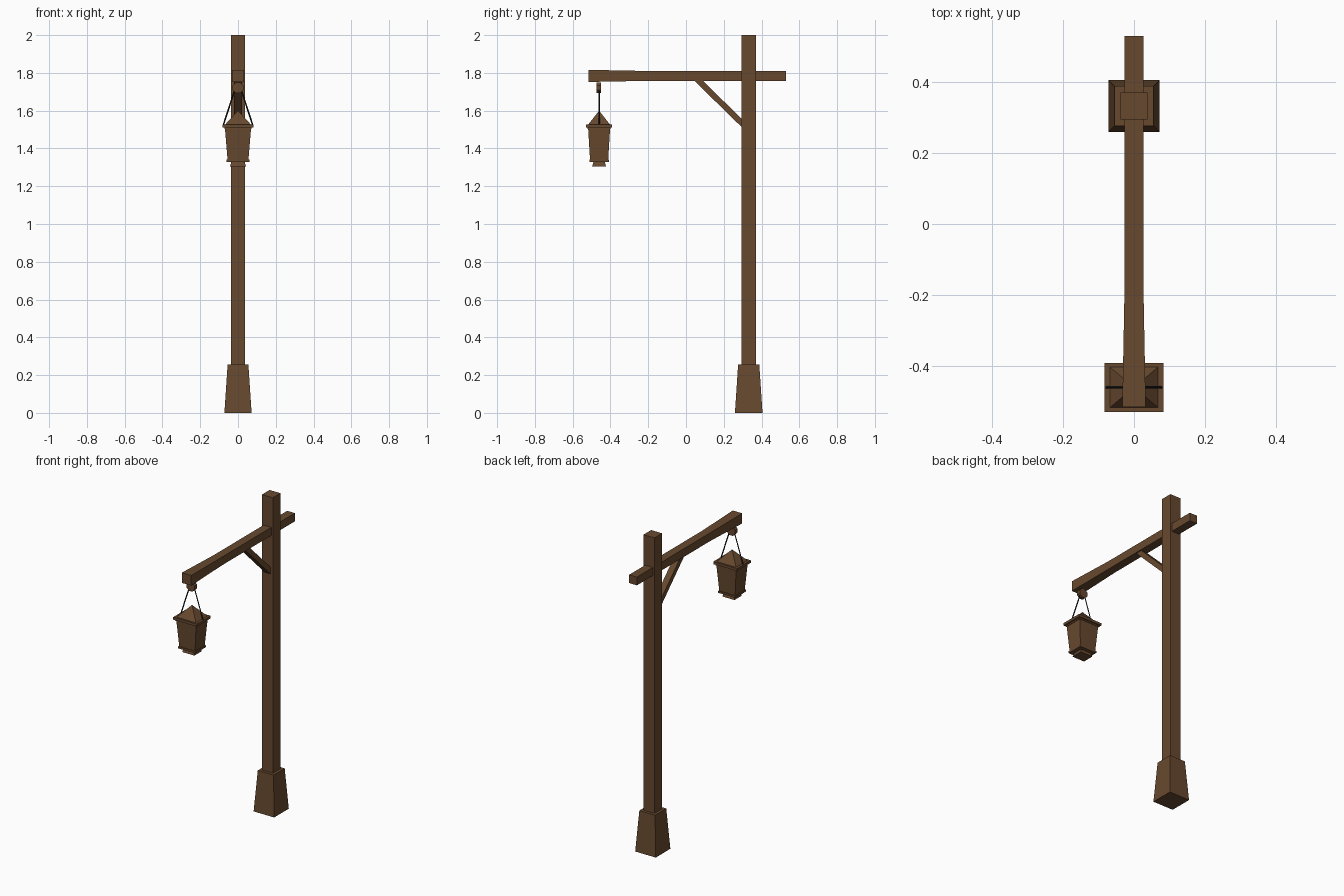
import bpy, bmesh, math
from mathutils import Vector, Matrix

if "Cube" in bpy.data.objects:
    bpy.data.objects.remove(bpy.data.objects["Cube"])


def material(name, rgb):
    m = bpy.data.materials.new(name)
    m.diffuse_color = (*rgb, 1)
    m.use_nodes = True
    m.node_tree.nodes["Principled BSDF"].inputs["Base Color"].default_value = m.diffuse_color
    return m


wood = material("brown wood", (0.135, 0.066, 0.028))
iron = material("dark iron", (0.014, 0.015, 0.018))


def finish(name, bm, mat):
    bmesh.ops.recalc_face_normals(bm, faces=bm.faces)
    me = bpy.data.meshes.new(name)
    bm.to_mesh(me)
    bm.free()
    me.materials.append(mat)
    ob = bpy.data.objects.new(name, me)
    bpy.context.collection.objects.link(ob)
    return ob


def loft(name, cy, levels, mat=wood):
    """Stack of rectangles (z, half x, half y) around x=0, y=cy; zero size gives an apex."""
    bm = bmesh.new()
    rings = []
    for z, hx, hy in levels:
        rings.append([bm.verts.new((sx * hx, cy + sy * hy, z))
                      for sx, sy in ((-1, -1), (1, -1), (1, 1), (-1, 1))])
    for a, b in zip(rings, rings[1:]):
        for i in range(4):
            j = (i + 1) % 4
            bm.faces.new((a[i], a[j], b[j], b[i]))
    bm.faces.new(rings[0][::-1])
    bm.faces.new(rings[-1])
    bmesh.ops.remove_doubles(bm, verts=bm.verts, dist=1e-5)
    return finish(name, bm, mat)


def extrude_x(name, pts, hx, mat=wood):
    """Profile of (y, z) points extruded symmetrically along x."""
    bm = bmesh.new()
    l = [bm.verts.new((-hx, y, z)) for y, z in pts]
    r = [bm.verts.new((hx, y, z)) for y, z in pts]
    n = len(pts)
    bm.faces.new(l)
    bm.faces.new(r[::-1])
    for i in range(n):
        j = (i + 1) % n
        bm.faces.new((l[i], r[i], r[j], l[j]))
    return finish(name, bm, mat)


POST_Y, LAMP_Y, BEAM_Z = 0.332, -0.46, 1.784

# upright post and tapered foot
loft("post", POST_Y, [(0.2, 0.038, 0.038), (2.0, 0.038, 0.038)])
loft("post_base", POST_Y, [(0, 0.072, 0.073), (0.257, 0.055, 0.056)])

# cross beam, flaring slightly toward the lamp end (built upright, then laid along y)
beam = loft("beam", 0, [(-0.53, 0.027, 0.026), (0.2, 0.027, 0.026), (0.515, 0.033, 0.032)])
beam.data.transform(Matrix.Translation((0, 0, BEAM_Z)) @ Matrix.Rotation(math.radians(90), 4, 'X'))

# diagonal brace
extrude_x("brace", [(0.04, 1.762), (0.085, 1.762), (0.30, 1.552), (0.30, 1.508)], 0.02)

# round hanging peg under the beam tip
bm = bmesh.new()
bmesh.ops.create_cone(bm, cap_ends=True, segments=8, radius1=0.031, radius2=0.031, depth=0.025,
                      matrix=Matrix.Translation((0, LAMP_Y - 0.002, 1.721))
                      @ Matrix.Rotation(math.radians(90), 4, 'X')
                      @ Matrix.Rotation(math.radians(22.5), 4, 'Z'))
finish("hanger_peg", bm, wood)

# two iron wires
for side, name in ((-1, "wire_left"), (1, "wire_right")):
    a, b = Vector((side * 0.017, LAMP_Y, 1.71)), Vector((side * 0.079, LAMP_Y, 1.52))
    d = b - a
    bm = bmesh.new()
    bmesh.ops.create_cone(bm, cap_ends=True, segments=4, radius1=0.004, radius2=0.004, depth=d.length,
                          matrix=Matrix.Translation((a + b) / 2)
                          @ d.to_track_quat('Z', 'Y').to_matrix().to_4x4())
    finish(name, bm, iron)

# lantern, from roof to foot
loft("lantern_roof", LAMP_Y, [(1.526, 0.069, 0.058), (1.60, 0, 0)])
loft("lantern_eave", LAMP_Y, [(1.511, 0.083, 0.069), (1.527, 0.083, 0.069)])
loft("lantern_collar", LAMP_Y, [(1.503, 0.072, 0.061), (1.512, 0.072, 0.061)])
loft("lantern_body", LAMP_Y, [(1.338, 0.055, 0.048), (1.505, 0.069, 0.058)])
loft("lantern_lip", LAMP_Y, [(1.329, 0.060, 0.052), (1.341, 0.060, 0.052)])
loft("lantern_foot", LAMP_Y, [(1.305, 0.043, 0.037), (1.331, 0.034, 0.029)])
